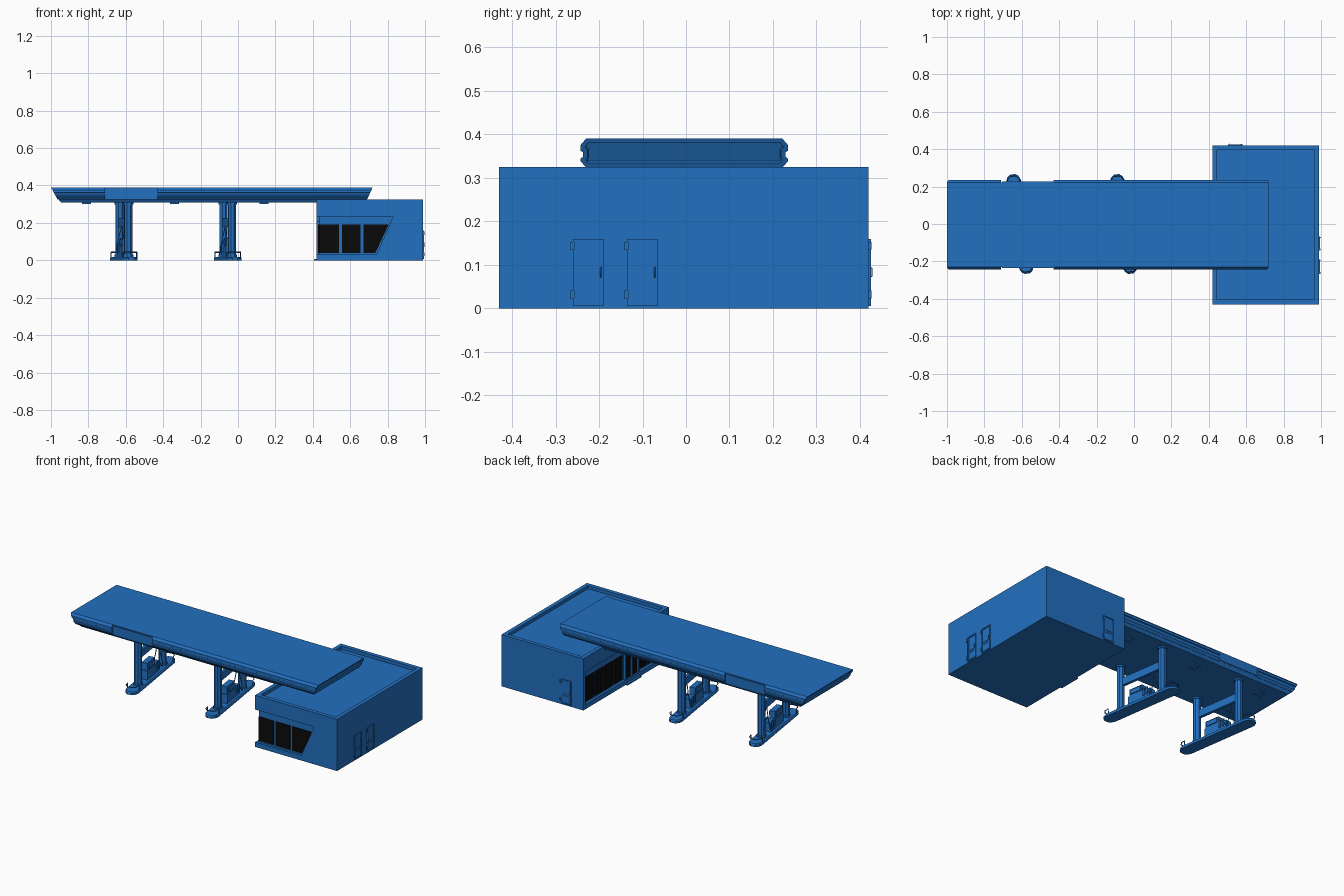
import bpy, bmesh, math
from mathutils import Matrix, Vector

default_cube = bpy.data.objects.get("Cube")
if default_cube:
    bpy.data.objects.remove(default_cube, do_unlink=True)


def material(name, colour):
    mat = bpy.data.materials.new(name)
    mat.use_nodes = True
    mat.diffuse_color = colour
    mat.node_tree.nodes["Principled BSDF"].inputs["Base Color"].default_value = colour
    return mat


BLUE = material("station blue", (0.016, 0.16, 0.53, 1))
BLACK = material("window black", (0.003, 0.003, 0.003, 1))
WORLD = Matrix.Identity(4)


def finish(name, bm, mat, place):
    bmesh.ops.recalc_face_normals(bm, faces=bm.faces)
    mesh = bpy.data.meshes.new(name)
    bm.to_mesh(mesh)
    bm.free()
    mesh.materials.append(mat)
    obj = bpy.data.objects.new(name, mesh)
    bpy.context.collection.objects.link(obj)
    obj.matrix_world = place
    return obj


def boxes(name, spans, mat=BLUE, place=WORLD):
    """One object from boxes given as (x0, x1, y0, y1, z0, z1)."""
    bm = bmesh.new()
    for x0, x1, y0, y1, z0, z1 in spans:
        size = Matrix.Diagonal((x1 - x0, y1 - y0, z1 - z0, 1))
        middle = Matrix.Translation(((x0 + x1) / 2, (y0 + y1) / 2, (z0 + z1) / 2))
        bmesh.ops.create_cube(bm, size=1, matrix=middle @ size)
    return finish(name, bm, mat, place)


def loft(name, rings, mat=BLUE, place=WORLD, inset_ends=()):
    """Skin between rings of equal length and cap the ends."""
    bm = bmesh.new()
    loops = [[bm.verts.new(p) for p in ring] for ring in rings]
    n = len(loops[0])
    for a, b in zip(loops, loops[1:]):
        for i in range(n):
            j = (i + 1) % n
            bm.faces.new((a[i], a[j], b[j], b[i]))
    caps = [bm.faces.new(loops[0]), bm.faces.new(loops[-1])]
    bmesh.ops.recalc_face_normals(bm, faces=bm.faces)
    for end in inset_ends:
        bmesh.ops.inset_individual(bm, faces=[caps[end]], thickness=0.012)
        bmesh.ops.inset_individual(bm, faces=[caps[end]], thickness=0.002, depth=-0.006)
    return finish(name, bm, mat, place)


def wall_prism(name, outline, y0, y1, mat=BLUE):
    """Extrude an (x, z) outline along y."""
    return loft(name, [[(x, y, z) for x, z in outline] for y in (y0, y1)], mat)


def tube(name, points, radius, place=WORLD):
    curve = bpy.data.curves.new(name, "CURVE")
    curve.dimensions = "3D"
    curve.bevel_depth = radius
    curve.bevel_resolution = 1
    curve.use_fill_caps = True
    spline = curve.splines.new("POLY")
    spline.points.add(len(points) - 1)
    for point, co in zip(spline.points, points):
        point.co = (*co, 1)
    curve.materials.append(BLUE)
    obj = bpy.data.objects.new(name, curve)
    bpy.context.collection.objects.link(obj)
    obj.matrix_world = place


def cut(target, cutter):
    mod = target.modifiers.new("cut", "BOOLEAN")
    mod.operation = "DIFFERENCE"
    mod.solver = "EXACT"
    mod.object = cutter
    bpy.context.view_layer.objects.active = target
    bpy.ops.object.modifier_apply(modifier=mod.name)
    bpy.data.objects.remove(cutter, do_unlink=True)


# Shop building: block with a sunken roof and recessed window bands
WEST, EAST, SOUTH, NORTH, ROOF = 0.42, 0.99, -0.43, 0.42, 0.325
SILL, LINTEL, DEPTH = 0.03, 0.235, 0.015
shop = boxes("shop_building", [(WEST, EAST, SOUTH, NORTH, 0, ROOF)])
rim = 0.025
cut(shop, boxes("roof_cutter", [(WEST + rim, EAST - rim, SOUTH + rim, NORTH - rim, 0.305, 0.4)]))
cut(shop, wall_prism("front_cutter", [(0.4, SILL), (0.74, SILL), (0.83, LINTEL), (0.4, LINTEL)],
                     SOUTH - 0.01, SOUTH + DEPTH))
cut(shop, boxes("side_cutter", [(0.4, WEST + DEPTH, SOUTH - 0.01, 0.4, SILL, LINTEL)]))

# Front windows, the last one slanted
low, high = 0.04, 0.19
for i, (left, right_low, right_high) in enumerate(
        [(0.437, 0.54, 0.54), (0.555, 0.655, 0.655), (0.67, 0.735, 0.805)]):
    wall_prism(f"front_window_{i}", [(left, low), (right_low, low), (right_high, high), (left, high)],
               SOUTH + DEPTH - 0.006, SOUTH + DEPTH + 0.001, BLACK)

# Side windows facing the pumps, with the entrance between them
glass = (WEST + DEPTH - 0.006, WEST + DEPTH + 0.001)
for label, start, end, count in [("back", 0.39, 0.01, 4), ("front", -0.15, -0.41, 3)]:
    step = (end - start) / count
    boxes(f"side_windows_{label}", [(*glass, start + step * (k + 1) + 0.007, start + step * k - 0.007, low, high)
                                    for k in range(count)], BLACK)
door_y0, door_y1 = -0.14, 0.0
boxes("entrance_frame", [(WEST, WEST + DEPTH, y, y + 0.01, SILL, 0.21) for y in (door_y0, -0.075, door_y1 - 0.01)]
      + [(WEST, WEST + DEPTH, door_y0, door_y1, 0.2, 0.21)])
boxes("entrance_glass", [(*glass, y, y + 0.051, SILL, 0.197) for y in (-0.128, -0.063)], BLACK)
boxes("entrance_step", [(0.407, WEST, door_y0, door_y1, 0, 0.008)])


# Service doors: local x points out of the wall, y runs from hinge to handle
def ring(y0, y1, z0, z1, width, out):
    return [(0, out, y0, y0 + width, z0, z1), (0, out, y1 - width, y1, z0, z1),
            (0, out, y0 + width, y1 - width, z0, z0 + width),
            (0, out, y0 + width, y1 - width, z1 - width, z1)]


def service_door(name, place):
    wide, tall = 0.07, 0.16
    boxes(name + "_frame", ring(0, wide, 0.006, tall, 0.004, 0.005), BLUE, place)
    boxes(name + "_panels", [(0, 0.002, 0.004, wide - 0.004, 0.01, tall - 0.004)]
          + ring(0.007, wide - 0.006, 0.07, 0.155, 0.003, 0.004)
          + ring(0.007, wide - 0.006, 0.012, 0.06, 0.003, 0.004), BLUE, place)
    boxes(name + "_hinges", [(0, 0.007, -0.007, 0.004, z, z + 0.018) for z in (0.023, 0.135)], BLUE, place)
    tube(name + "_handle", [(0.002, 0.064, 0.072), (0.008, 0.064, 0.074),
                            (0.008, 0.064, 0.092), (0.002, 0.064, 0.094)], 0.0017, place)


service_door("side_door_front", Matrix.Translation((EAST, -0.26, 0)))
service_door("side_door_back", Matrix.Translation((EAST, -0.136, 0)))
service_door("back_door", Matrix.Translation((0.573, NORTH, 0)) @ Matrix.Rotation(math.pi / 2, 4, "Z"))

# Canopy: banded side profile (half width, height), sloped ends, flat sign bays
TOP = 0.39
half = [(0.226, TOP), (0.238, 0.376), (0.238, 0.362), (0.233, 0.359), (0.233, 0.348),
        (0.238, 0.345), (0.238, 0.338), (0.227, 0.325)]
flat = [(0.226, TOP), (0.226, 0.325)]


def canopy_ring(profile, x, slope):
    full = profile + [(-y, z) for y, z in reversed(profile)]
    return [(x + slope * (TOP - z), y - 0.004, z) for y, z in full]


BAY0, BAY1 = -0.71, -0.43
loft("canopy_west", [canopy_ring(half, -1, 0.54), canopy_ring(half, BAY0, 0)], inset_ends=(0,))
loft("canopy_sign_bay", [canopy_ring(flat, BAY0, 0), canopy_ring(flat, BAY1, 0)])
loft("canopy_east", [canopy_ring(half, BAY1, 0), canopy_ring(half, 0.72, -0.46)], inset_ends=(1,))
for label, side in (("front", -1), ("back", 1)):
    y = side * 0.226 - 0.004
    boxes(f"sign_panel_{label}", [(BAY0 + 0.004, BAY1 - 0.004, y - 0.004, y + 0.004, 0.333, 0.384)])

# Soffit under the canopy with light boxes
loft("soffit", [[(x0, -y, z), (x1, -y, z), (x1, y, z), (x0, y, z)]
                for x0, x1, y, z in ((-0.96, 0.43, 0.222, 0.326), (-0.945, 0.43, 0.21, 0.308))])
boxes("soffit_lights", [(x - 0.024, x + 0.024, y - 0.024, y + 0.024, 0.301, 0.309)
                        for x in (-0.81, -0.34, 0.14) for y in (-0.12, 0.12)])


# Pump islands, slightly turned
def island(name, x):
    place = Matrix.Translation((x, 0, 0)) @ Matrix.Rotation(math.radians(8.5), 4, "Z")

    def outline(w, l, z):
        quarter = [(w, l - 0.035), (w * 0.75, l - 0.012), (w * 0.35, l)]
        top = quarter + [(-a, b) for a, b in reversed(quarter)]
        return [(a, b, z) for a, b in top + [(-a, -b) for a, b in top]]

    loft(name + "_kerb", [outline(0.04, 0.268, 0), outline(0.04, 0.268, 0.012),
                          outline(0.036, 0.264, 0.018)], BLUE, place)
    for end, s in (("front", -1), ("back", 1)):
        # Eight-sided column with collars
        bm = bmesh.new()
        for radius, z0, z1 in ((0.023, 0.015, 0.312), (0.028, 0.015, 0.03), (0.028, 0.298, 0.312)):
            shift = Matrix.Translation((0, s * 0.155, (z0 + z1) / 2)) @ Matrix.Rotation(math.pi / 8, 4, "Z")
            bmesh.ops.create_cone(bm, cap_ends=True, segments=8, radius1=radius, radius2=radius,
                                  depth=z1 - z0, matrix=shift)
        finish(f"{name}_column_{end}", bm, BLUE, place)
        # Guard hoop around the island end
        arc = [(-0.037, 0.215), (-0.034, 0.24), (-0.018, 0.258), (0.018, 0.258), (0.034, 0.24), (0.037, 0.215)]
        path = [(a, s * b, 0.043) for a, b in arc]
        feet = [(a, s * b, 0.01) for a, b in (arc[0], arc[-1])]
        tube(f"{name}_guard_{end}", [feet[0], *path, feet[1]], 0.003, place)
    # Cross beam and the pump beneath it
    boxes(name + "_beam", [(-0.009, 0.009, -0.155, 0.155, 0.178, 0.225)], BLUE, place)
    boxes(name + "_pump", [(-0.022, 0.022, -0.08, 0.08, 0.015, 0.075),
                           (-0.018, 0.018, -0.075, 0.02, 0.075, 0.12),
                           (-0.024, 0.024, -0.065, 0.01, 0.085, 0.112)], BLUE, place)
    boxes(name + "_nozzles", [(s * 0.024 - 0.004, s * 0.024 + 0.004, y, y + 0.012, 0.04, 0.085)
                              for s in (-1, 1) for y in (0.03, 0.055)], BLUE, place)
    for s in (-1, 1):
        tube(f"{name}_hose_{'right' if s < 0 else 'left'}",
             [(s * 0.026, 0.06, 0.08), (s * 0.031, 0.075, 0.05), (s * 0.031, 0.09, 0.03),
              (s * 0.028, 0.1, 0.05), (s * 0.015, 0.1, 0.11), (0, 0.09, 0.18)], 0.0025, place)


island("west_island", -0.61)
island("east_island", -0.055)
